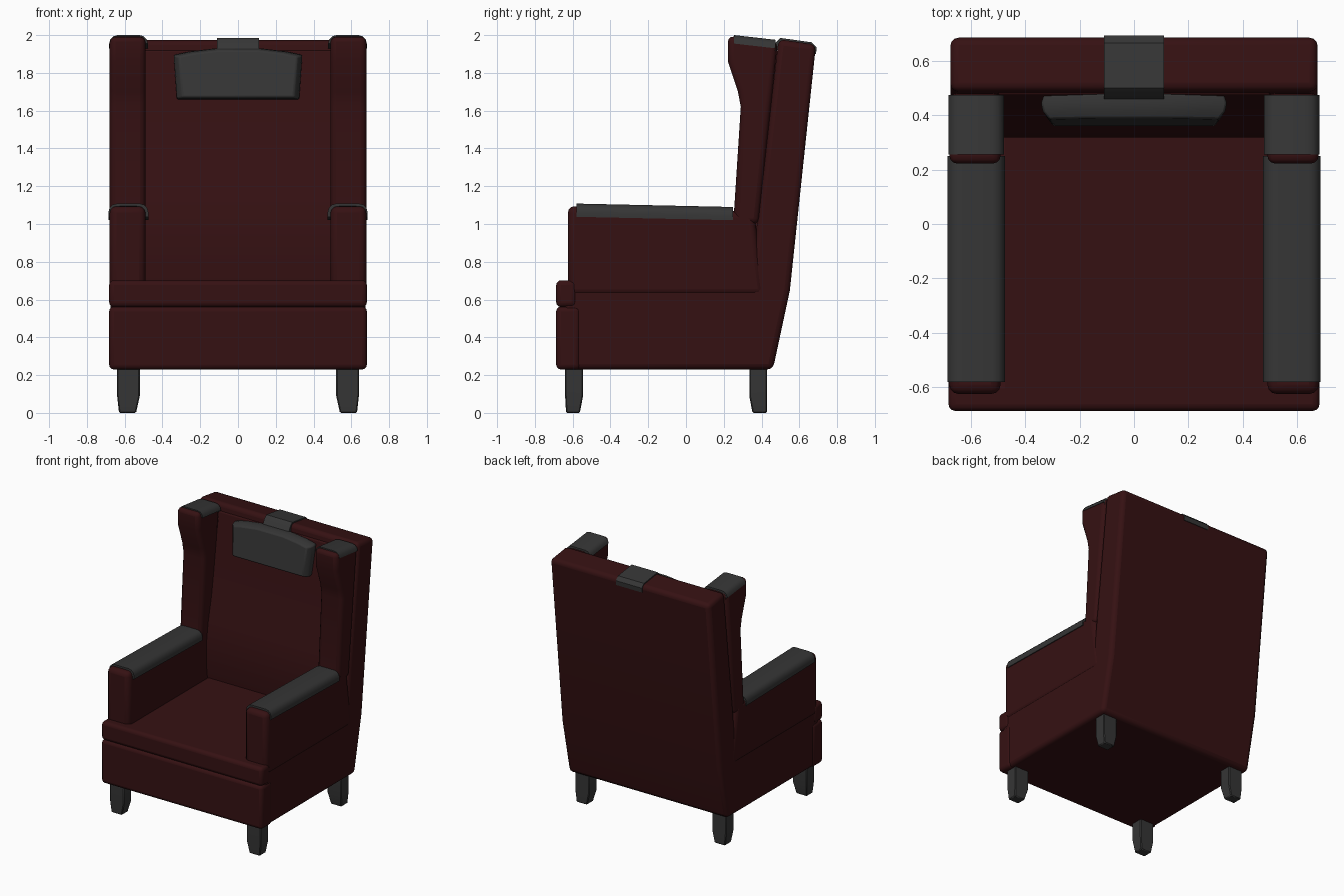
import bpy, bmesh, math
from mathutils import Vector

if "Cube" in bpy.data.objects:
    bpy.data.objects.remove(bpy.data.objects["Cube"])


def material(name, rgb):
    m = bpy.data.materials.new(name)
    m.diffuse_color = (*rgb, 1)
    m.use_nodes = True
    m.node_tree.nodes["Principled BSDF"].inputs["Base Color"].default_value = m.diffuse_color
    return m


RED = material("dark_red_fabric", (0.036, 0.0055, 0.0062))
GREY = material("dark_grey", (0.036, 0.036, 0.036))


def loft(name, rings, mat, bevel=0.0, mirror=False, segments=3):
    """Closed skin through rings of equal point count, optionally bevelled and mirrored in x."""
    bm = bmesh.new()
    vs = [[bm.verts.new(p) for p in r] for r in rings]
    n = len(rings[0])
    for a, b in zip(vs, vs[1:]):
        for i in range(n):
            bm.faces.new((a[i], a[(i + 1) % n], b[(i + 1) % n], b[i]))
    bm.faces.new(vs[0])
    bm.faces.new(vs[-1])
    bmesh.ops.recalc_face_normals(bm, faces=bm.faces)
    me = bpy.data.meshes.new(name)
    bm.to_mesh(me)
    bm.free()
    me.materials.append(mat)
    ob = bpy.data.objects.new(name, me)
    bpy.context.collection.objects.link(ob)
    bpy.ops.object.select_all(action='DESELECT')
    ob.select_set(True)
    bpy.context.view_layer.objects.active = ob
    bpy.ops.object.shade_smooth_by_angle(angle=math.radians(35))
    if bevel:
        b = ob.modifiers.new("Bevel", 'BEVEL')
        b.width, b.segments = bevel, segments
        b.limit_method, b.angle_limit = 'ANGLE', math.radians(30)
    if mirror:
        m = ob.modifiers.new("Mirror", 'MIRROR')
        m.use_mirror_merge = False
    return ob


def side_profile(name, pts, x0, x1, mat, **kw):
    return loft(name, [[(x, y, z) for y, z in pts] for x in (x0, x1)], mat, **kw)


def plan_profile(name, pts, z0, z1, mat, **kw):
    return loft(name, [[(x, y, z) for x, y in pts] for z in (z0, z1)], mat, **kw)


def arched_cap(name, start, end, x0, x1, depth, mat):
    """Thin arched cover running from start to end, both (y, z) of the crown."""
    def arch(inset):
        a, b, r = x0 + inset, x1 - inset, 0.045
        pts = [(a, -depth)]
        for cx, lo in ((a + r, 180), (b - r, 90)):
            pts += [(cx + r * math.cos(math.radians(t)), -inset - r + r * math.sin(math.radians(t)))
                    for t in (lo, lo - 30, lo - 60, lo - 90)]
        return pts + [(b, -depth)]
    ring = arch(0) + arch(0.014)[::-1]
    return loft(name, [[(x, y, z + dz) for x, dz in ring] for y, z in (start, end)], mat, mirror=True)


# base and tall leaning back in one shell
side_profile("base_and_back", [(-0.65, 0.23), (0.46, 0.23), (0.55, 0.65), (0.688, 1.95),
                               (0.49, 1.978), (0.38, 1.04), (0.34, 0.665), (-0.65, 0.665)],
             -0.675, 0.675, RED, bevel=0.03)

# front rail under the cushion lip
plan_profile("front_rail", [(-0.682, -0.687), (0.682, -0.687), (0.682, -0.56), (-0.682, -0.56)],
             0.23, 0.563, RED, bevel=0.025)

# T-shaped seat cushion whose lip runs in front of the arms
plan_profile("seat_cushion", [(-0.682, -0.687), (0.682, -0.687), (0.682, -0.58), (0.5, -0.58),
                              (0.5, 0.4), (-0.5, 0.4), (-0.5, -0.58), (-0.682, -0.58)],
             0.56, 0.702, RED, bevel=0.025)

# padded inner back with lumbar swell
side_profile("inner_back_padding", [(0.335, 0.65), (0.318, 0.80), (0.318, 0.97), (0.338, 1.12),
                                    (0.378, 1.30), (0.425, 1.60), (0.475, 1.92),
                                    (0.55, 1.92), (0.45, 0.65)],
             -0.5, 0.5, RED, bevel=0.01)

# arms
side_profile("arm", [(-0.625, 0.62), (-0.625, 1.095), (0.36, 1.065), (0.42, 0.62)],
             0.49, 0.679, RED, bevel=0.035, mirror=True)

# wings
side_profile("wing", [(0.25, 1.0), (0.29, 1.62), (0.275, 1.70), (0.222, 1.86), (0.222, 1.995),
                      (0.485, 1.965), (0.385, 1.0)],
             0.49, 0.679, RED, bevel=0.03, mirror=True)

# grey covers on arms and wings
arched_cap("arm_cover", (-0.58, 1.108), (0.25, 1.09), 0.475, 0.686, 0.07, GREY)
arched_cap("wing_cover", (0.255, 2.0), (0.475, 1.975), 0.477, 0.682, 0.045, GREY)

# head pillow: bevelled slab leaning with the back
outline = [(-0.325, 1.66), (0.325, 1.66), (0.342, 1.895), (0.26, 1.913), (0.12, 1.93),
           (-0.12, 1.93), (-0.26, 1.913), (-0.342, 1.895)]
rings = []
for y, s in ((0.475, 0.97), (0.445, 1.0), (0.415, 0.98), (0.385, 0.91)):
    rings.append([(x * s, y + 0.11 * (z - 1.9), 1.795 + (z - 1.795) * s) for x, z in outline])
loft("head_pillow", rings, GREY, bevel=0.008, segments=2)

# strap holding the pillow over the top of the back
side_profile("pillow_strap", [(0.44, 1.89), (0.475, 1.96), (0.50, 1.985), (0.665, 1.962), (0.692, 1.935),
                              (0.688, 1.90), (0.66, 1.90), (0.65, 1.94), (0.50, 1.96), (0.47, 1.89)],
             -0.11, 0.11, GREY)

# legs: straight block with a tapered foot
for name, y0, y1, f0, f1 in (("front_leg", -0.64, -0.545, -0.635, -0.562),
                             ("rear_leg", 0.335, 0.43, 0.352, 0.428)):
    rings = []
    for z, a, b, xi in ((0.0, f0, f1, 0.54), (0.09, y0, y1, 0.52), (0.25, y0, y1, 0.52)):
        rings.append([(xi, a, z), (0.64 - (0.01 if z == 0 else 0), a, z),
                      (0.64 - (0.01 if z == 0 else 0), b, z), (xi, b, z)])
    loft(name, rings, GREY, bevel=0.006, segments=1, mirror=True)
